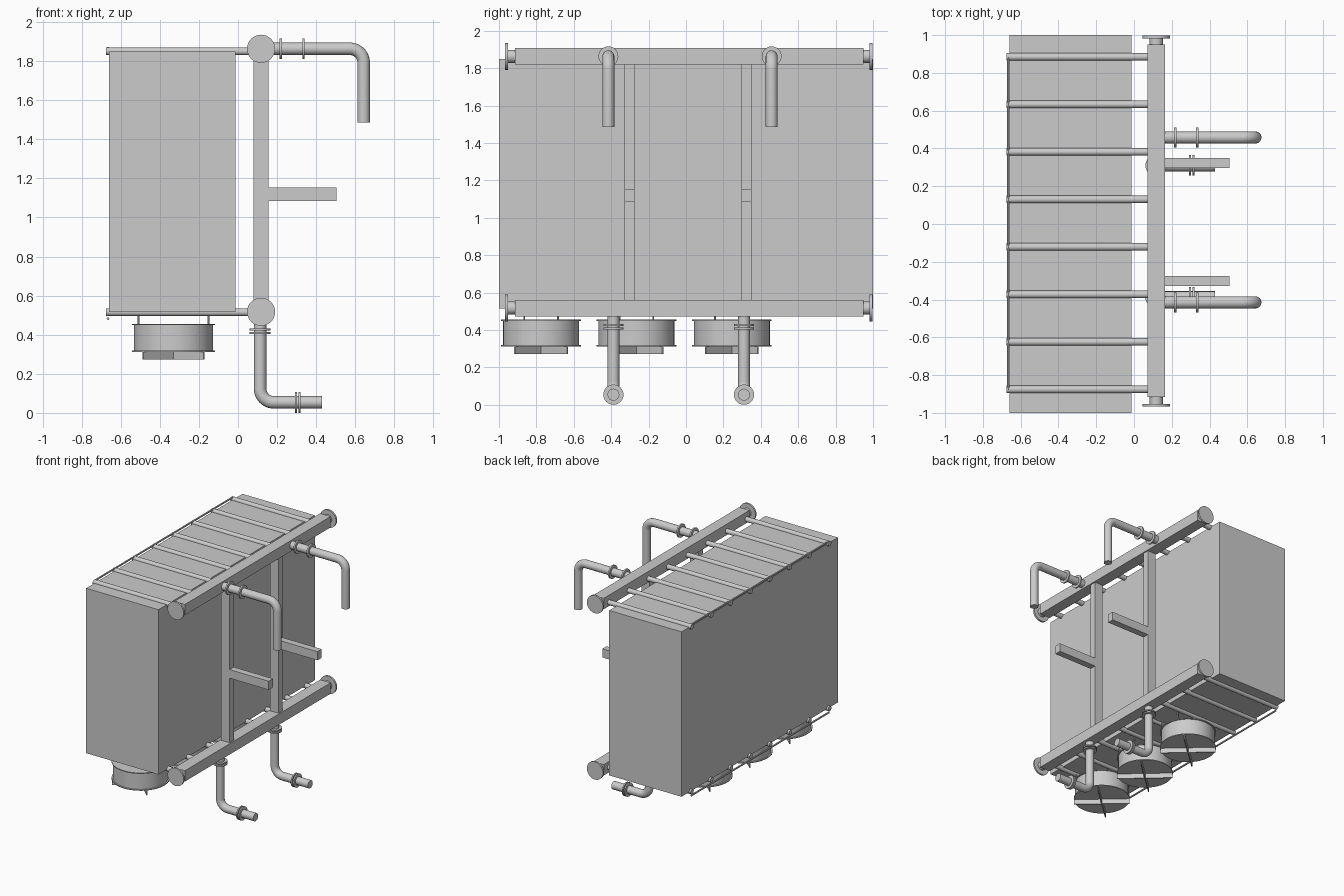
import bpy
from math import pi, sin, cos, radians
from mathutils import Vector

if "Cube" in bpy.data.objects:
    bpy.data.objects.remove(bpy.data.objects["Cube"])


def smooth(o):
    bpy.ops.object.select_all(action='DESELECT')
    o.select_set(True)
    bpy.context.view_layer.objects.active = o
    bpy.ops.object.shade_smooth_by_angle(angle=radians(35))


def box(name, lo, hi, rot=0):
    lo, hi = Vector(lo), Vector(hi)
    bpy.ops.mesh.primitive_cube_add(size=1, location=(lo + hi) / 2, rotation=(0, 0, rot))
    o = bpy.context.object
    o.name, o.scale = name, hi - lo
    return o


def cyl(name, a, b, r, sides=32):
    a, b = Vector(a), Vector(b)
    bpy.ops.mesh.primitive_cylinder_add(vertices=sides, radius=r, depth=(b - a).length,
                                        location=(a + b) / 2)
    o = bpy.context.object
    o.name = name
    o.rotation_euler = (b - a).to_track_quat('Z', 'Y').to_euler()
    smooth(o)
    return o


def bent_pipe(name, a, corner, b, r, bend):
    # straight run, quarter-circle elbow, straight run
    a, c, b = Vector(a), Vector(corner), Vector(b)
    u, v = (a - c).normalized(), (b - c).normalized()
    mid = c + (u + v) * bend
    pts = [a]
    for i in range(11):
        t = i / 10 * pi / 2
        pts.append(mid - v * bend * cos(t) - u * bend * sin(t))
    pts.append(b)
    cu = bpy.data.curves.new(name, 'CURVE')
    cu.dimensions, cu.bevel_depth, cu.bevel_resolution = '3D', r, 6
    cu.use_fill_caps = True
    sp = cu.splines.new('POLY')
    sp.points.add(len(pts) - 1)
    for p, q in zip(sp.points, pts):
        p.co = (*q, 1)
    o = bpy.data.objects.new(name, cu)
    bpy.context.collection.objects.link(o)
    bpy.ops.object.select_all(action='DESELECT')
    o.select_set(True)
    bpy.context.view_layer.objects.active = o
    bpy.ops.object.convert(target='MESH')
    smooth(bpy.context.object)


# Main casing
box("cooler_casing", (-.66, -1, .515), (-.012, 1, 1.85))

# Square headers with necks and end flanges, cross tubes and edge rails
for tag, z, zt, zr in (("upper", 1.863, 1.85, 1.866), ("lower", .517, .515, .482)):
    hx = .118
    box(tag + "_header", (hx - .047, -.915, z - .044), (hx + .047, .95, z + .044))
    for n, y0, y1, y2 in (("front", -.91, -.953, -.967), ("back", .945, .982, .997)):
        cyl(f"{tag}_{n}_neck", (hx, y0, z), (hx, y1, z), .035)
        cyl(f"{tag}_{n}_flange", (hx, y1, z), (hx, y2, z), .072)
    for i in range(8):
        y = -.876 + i * .2515
        cyl(f"{tag}_cross_tube", (-.675, y, zt), (hx, y, zt), .02, 16)
    cyl(tag + "_edge_rail", (-.665, -.88, zr), (-.665, .885, zr), .007, 8)

# Uprights and bracket arms
for y in (-.302, .323):
    box("upright", (.08, y - .027, .55), (.155, y + .027, 1.83))
    box("bracket_arm", (.15, y - .027, 1.083), (.505, y + .027, 1.153))

# Upper outlet pipes
for y in (-.415, .458):
    z = 1.863
    bent_pipe("outlet_pipe", (.14, y, z), (.643, y, z), (.643, y, 1.485), .032, .07)
    for x in (.218, .335):
        cyl("outlet_flange", (x - .006, y, z), (x + .006, y, z), .053)

# Lower inlet pipes
for y in (-.388, .31):
    z = .054
    bent_pipe("inlet_pipe", (.113, y, .5), (.113, y, z), (.43, y, z), .032, .07)
    for d in (-.009, .009):
        cyl("inlet_upper_flange", (.113, y, .412 + d), (.113, y, .422 + d), .053)
        cyl("inlet_end_flange", (.301 + d, y, z), (.311 + d, y, z), .054)

# Fans under the casing
fx = -.33
for y in (-.775, -.265, .245):
    cyl("fan_housing", (fx, y, .315), (fx, y, .453), .203, 48)
    for z in (.312, .449):
        cyl("fan_rim", (fx, y, z), (fx, y, z + .007), .213, 48)
    for sx in (-1, 1):
        for sy in (-1, 1):
            x, yy = fx + sx * .178, y + sy * .09
            cyl("fan_post", (x, yy, .45), (x, yy, .52), .005, 8)
    for s in (-1, 1):
        box("fan_blade", (fx - .21, y - .004, .272), (fx + .21, y + .004, .32), s * radians(42))
